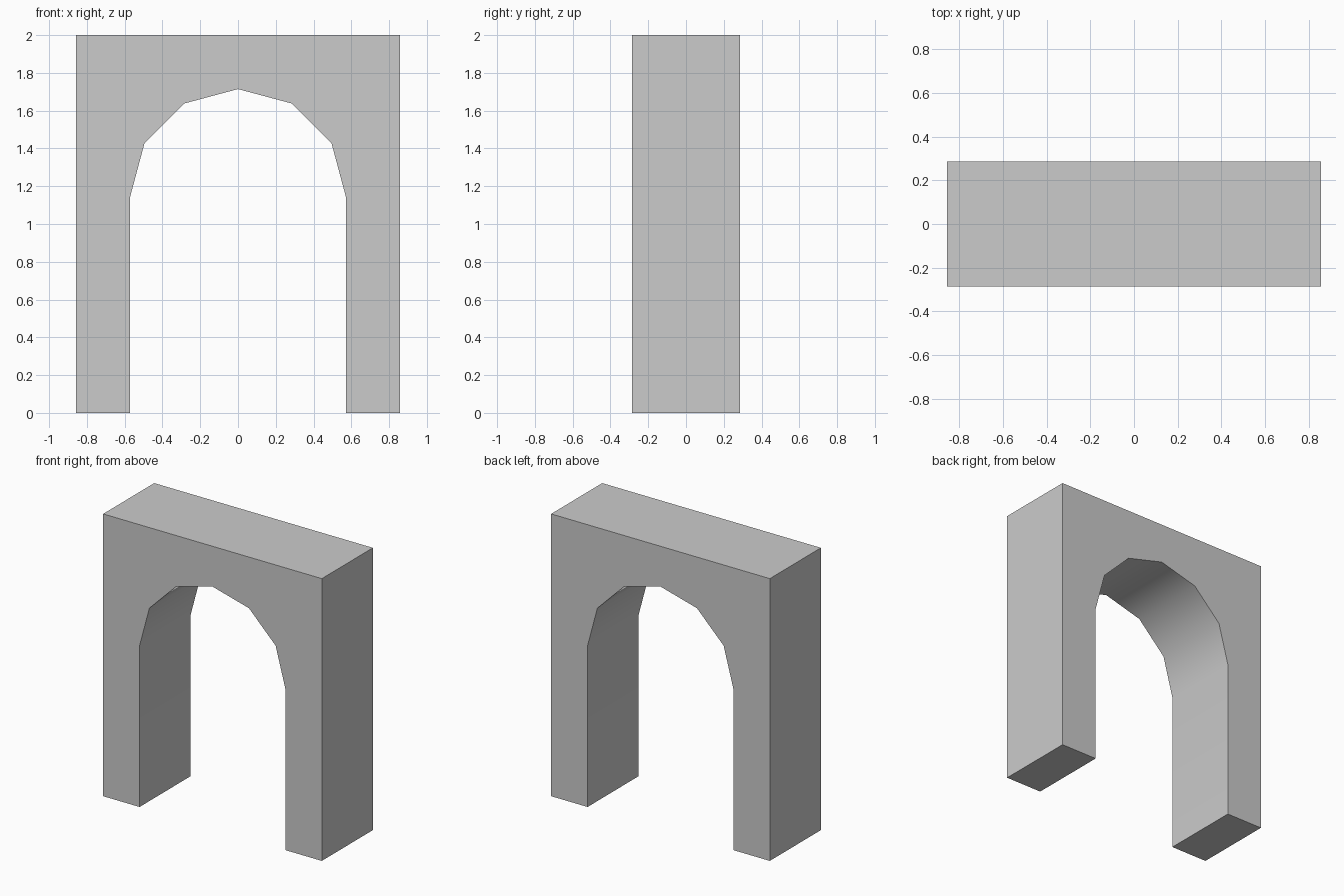
import bpy, bmesh, math

if "Cube" in bpy.data.objects:
    bpy.data.objects.remove(bpy.data.objects["Cube"])

U = 2 / 7                # module: the arch is 6 x 2 x 7 modules
HALF_W, HALF_D, HEIGHT = 3 * U, U, 7 * U
RADIUS, SPRING = 2 * U, 4 * U
SEGMENTS = 6

# Front outline: outer block, then the round-headed opening from right to left
profile = [(-RADIUS, 0), (-HALF_W, 0), (-HALF_W, HEIGHT),
           (HALF_W, HEIGHT), (HALF_W, 0), (RADIUS, 0)]
for i in range(SEGMENTS + 1):
    a = math.pi * i / SEGMENTS
    profile.append((RADIUS * math.cos(a), SPRING + RADIUS * math.sin(a)))

# Extrude the outline through the depth
bm = bmesh.new()
front = bm.faces.new([bm.verts.new((x, -HALF_D, z)) for x, z in profile])
result = bmesh.ops.extrude_face_region(bm, geom=[front], use_keep_orig=True)
back = [g for g in result["geom"] if isinstance(g, bmesh.types.BMVert)]
bmesh.ops.translate(bm, verts=back, vec=(0, 2 * HALF_D, 0))
bmesh.ops.recalc_face_normals(bm, faces=bm.faces)

mesh = bpy.data.meshes.new("archway")
bm.to_mesh(mesh)
bm.free()
archway = bpy.data.objects.new("archway", mesh)
bpy.context.collection.objects.link(archway)

# Smooth underside of the arch, crisp block edges
bpy.context.view_layer.objects.active = archway
archway.select_set(True)
bpy.ops.object.shade_smooth_by_angle(angle=math.radians(40))
